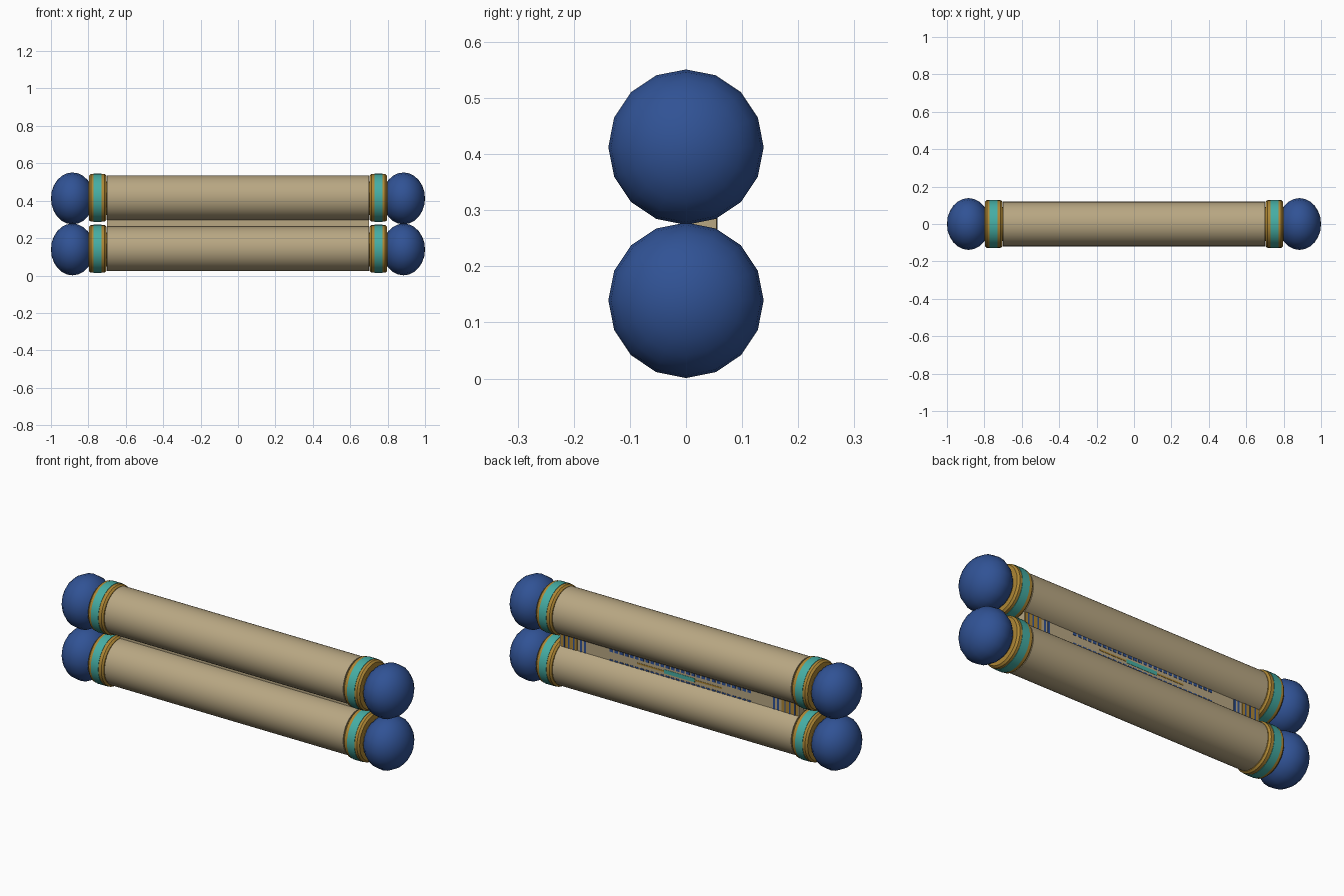
import bpy, bmesh, math

if "Cube" in bpy.data.objects:
    bpy.data.objects.remove(bpy.data.objects["Cube"])

def mat(name, r, g, b):
    m = bpy.data.materials.new(name)
    m.diffuse_color = (r, g, b, 1)
    m.use_nodes = True
    m.node_tree.nodes["Principled BSDF"].inputs["Base Color"].default_value = m.diffuse_color
    return m

PAPER = mat("papyrus tan", 0.48, 0.385, 0.225)
BLUE = mat("deep blue", 0.03, 0.085, 0.30)
GOLD = mat("old gold", 0.42, 0.24, 0.035)
TEAL = mat("turquoise", 0.06, 0.42, 0.37)

LOW, HIGH = 0.1395, 0.4125      # axis heights of the two rolls
MID = (LOW + HIGH) / 2
BACK = 0.054                    # back face of the open sheet

def finish(name, bm, material, smooth=True):
    bmesh.ops.recalc_face_normals(bm, faces=bm.faces)
    me = bpy.data.meshes.new(name)
    bm.to_mesh(me)
    bm.free()
    ob = bpy.data.objects.new(name, me)
    bpy.context.collection.objects.link(ob)
    me.materials.append(material)
    if smooth:
        bpy.ops.object.select_all(action='DESELECT')
        ob.select_set(True)
        bpy.context.view_layer.objects.active = ob
        bpy.ops.object.shade_smooth_by_angle(angle=math.radians(35))
    return ob

def lathe(name, profile, z, material, sides=32):
    """Turn (x, radius) points about a line along x at height z."""
    bm = bmesh.new()
    rings = []
    for x, r in profile:
        rings.append([bm.verts.new((x, r * math.sin(2 * math.pi * i / sides),
                                    z + r * math.cos(2 * math.pi * i / sides)))
                      for i in range(sides)])
    for a, b in zip(rings, rings[1:]):
        for i in range(sides):
            j = (i + 1) % sides
            bm.faces.new((a[i], a[j], b[j], b[i]))
    bm.faces.new(rings[0])
    bm.faces.new(rings[-1])
    return finish(name, bm, material)

def plates(name, boxes, material):
    """Boxes given as (x0, x1, y0, y1, z0, z1) joined in one object."""
    bm = bmesh.new()
    for x0, x1, y0, y1, z0, z1 in boxes:
        vs = bmesh.ops.create_cube(bm, size=1)["verts"]
        for v in vs:
            v.co = (x1 if v.co.x > 0 else x0,
                    y1 if v.co.y > 0 else y0,
                    z1 if v.co.z > 0 else z0)
    return finish(name, bm, material, smooth=False)

for label, z in (("lower", LOW), ("upper", HIGH)):
    zr = z + 0.004
    # rolled paper
    lathe(label + "_paper_roll", [(-0.70, 0.119), (0.70, 0.119)], zr, PAPER, 48)
    # inner rod joining the end caps
    lathe(label + "_rod", [(-0.80, 0.09), (0.80, 0.09)], z, GOLD, 24)
    for side, s in (("left", -1), ("right", 1)):
        # gold collar with chamfered rims
        collar = [(0.704, 0.100), (0.704, 0.119), (0.713, 0.1275),
                  (0.787, 0.1275), (0.797, 0.119), (0.797, 0.100)]
        lathe(f"{label}_{side}_collar", [(s * x, r) for x, r in collar], zr - 0.001, GOLD)
        # turquoise band
        lathe(f"{label}_{side}_band", [(s * 0.73, 0.1295), (s * 0.773, 0.1295)],
              zr - 0.001, TEAL)
        # round knob, 16 sided about the roll axis
        bm = bmesh.new()
        bmesh.ops.create_uvsphere(bm, u_segments=16, v_segments=12, radius=1)
        for v in bm.verts:
            x, y, h = v.co
            v.co = (s * 0.885 + 0.115 * h, 0.1385 * y, z + 0.1385 * x)
        knob = finish(f"{label}_{side}_knob", bm, BLUE)
        for p in knob.data.polygons:
            p.use_smooth = True

# short stretch of open sheet between the rolls
plates("open_sheet", [(-0.70, 0.70, 0.012, BACK, MID - 0.045, MID + 0.045)], PAPER)

# painted decoration on the back of the sheet
def strip(x0, x1, z0, z1, lift=0.0015):
    return (x0, x1, BACK - 0.001, BACK + lift, MID + z0, MID + z1)

gold, blue, teal = [], [], []
for s in (-1, 1):
    # gold end panels with blue ticks
    gold.append(strip(*sorted((s * 0.60, s * 0.695)), -0.04, 0.04))
    for k in range(3):
        c = s * (0.62 + 0.028 * k)
        blue.append(strip(c - 0.004, c + 0.004, -0.04, 0.04, 0.0025))
    # pair of blue bars
    for c in (0.555, 0.578):
        blue.append(strip(s * c - 0.006, s * c + 0.006, -0.04, 0.04))
    # dashed blue rails
    for k in range(28):
        x = -0.42 + 0.03 * k
        blue.append(strip(x, x + 0.02, *sorted((s * 0.02, s * 0.034))))
    # gold wings beside the centre
    gold.append(strip(*sorted((s * 0.09, s * 0.25)), -0.004, 0.004))
teal.append(strip(-0.09, 0.09, -0.01, 0.01))
plates("gold_paint", gold, GOLD)
plates("blue_paint", blue, BLUE)
plates("turquoise_paint", teal, TEAL)
